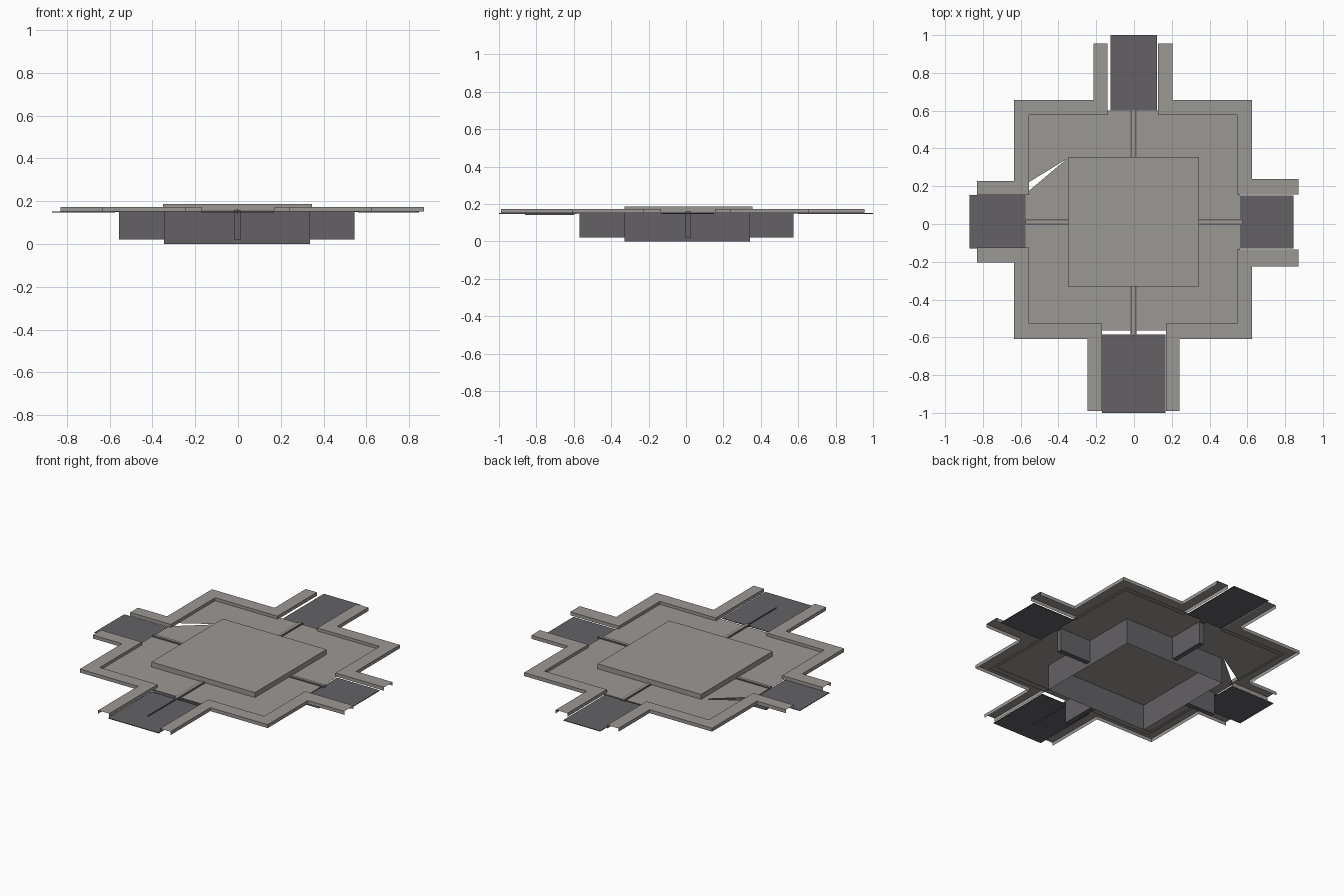
import bpy, bmesh

if "Cube" in bpy.data.objects:
    bpy.data.objects.remove(bpy.data.objects["Cube"])


def material(name, rgb):
    m = bpy.data.materials.new(name)
    m.diffuse_color = (*rgb, 1)
    m.use_nodes = True
    m.node_tree.nodes["Principled BSDF"].inputs["Base Color"].default_value = m.diffuse_color
    return m


LIGHT = material("warm light grey", (0.33, 0.315, 0.295))
DARK = material("dark grey", (0.125, 0.12, 0.13))


def finish(name, bm, mat):
    me = bpy.data.meshes.new(name)
    bm.to_mesh(me)
    bm.free()
    me.materials.append(mat)
    ob = bpy.data.objects.new(name, me)
    bpy.context.collection.objects.link(ob)
    return ob


def box(name, x, y, z, mat, bottom=True):
    bm = bmesh.new()
    bmesh.ops.create_cube(bm, size=1)
    for v in bm.verts:
        for i, (a, b) in enumerate((x, y, z)):
            v.co[i] = a if v.co[i] < 0 else b
    if not bottom:  # leave only the four upright sides
        caps = [f for f in bm.faces if abs(f.normal.z) > 0.5]
        bmesh.ops.delete(bm, geom=caps, context='FACES')
    return finish(name, bm, mat)


def trim(name, outer, inner):
    """Folded edge strip: flat top with a lip hanging down on each side."""
    top, low = 0.174, 0.153
    bm = bmesh.new()
    rows = [[bm.verts.new((*p, z)) for p in path]
            for path, z in ((outer, low), (outer, top), (inner, top), (inner, low))]
    for a, b in zip(rows, rows[1:]):
        for i in range(len(a) - 1):
            bm.faces.new((a[i], a[i + 1], b[i + 1], b[i]))
    bm.normal_update()
    if sum(f.normal.z for f in bm.faces) < 0:
        bmesh.ops.reverse_faces(bm, faces=bm.faces[:])
    return finish(name, bm, LIGHT)


def corner(name, end_x, end_y, arm_x, arm_y, side_x, side_y):
    """Each arm and side is an (outer, inner) pair of coordinates."""
    paths = [[(arm_x[i], end_y), (arm_x[i], side_y[i]), (side_x[i], side_y[i]),
              (side_x[i], arm_y[i]), (end_x, arm_y[i])] for i in (0, 1)]
    trim(name, *paths)


# Edge trim, one stepped strip per corner
WEST, EAST = (-0.635, -0.557), (0.625, 0.545)
NORTH, SOUTH = (0.657, 0.577), (-0.608, -0.528)
corner("back_left_trim", -0.83, 0.955, (-0.215, -0.14), (0.228, 0.153), WEST, NORTH)
corner("back_right_trim", 0.87, 0.955, (0.205, 0.127), (0.238, 0.156), EAST, NORTH)
corner("front_right_trim", 0.87, -0.99, (0.24, 0.17), (-0.225, -0.135), EAST, SOUTH)
corner("front_left_trim", -0.83, -0.99, (-0.245, -0.17), (-0.205, -0.125), WEST, SOUTH)

# Floor sheet with the open wedge at the left
bm = bmesh.new()
outline = [(-0.575, -0.565), (0.56, -0.565), (0.56, 0.6), (-0.575, 0.6),
           (-0.575, 0.21), (-0.355, 0.345), (-0.575, 0.16)]
bm.faces.new([bm.verts.new((x, y, 0.156)) for x, y in outline])
finish("floor", bm, LIGHT)

# Raised centre lid over a box that is open below
box("centre_lid", (-0.35, 0.345), (-0.33, 0.355), (0.157, 0.187), LIGHT)
box("centre_walls", (-0.345, 0.337), (-0.328, 0.342), (0, 0.157), DARK, bottom=False)

# Four fins below the floor, each with a light strip on its top edge
for side, a, b in (("right", 0.337, 0.545), ("left", -0.555, -0.345)):
    reach = (a, 0.575) if side == "right" else (-0.575, b)
    box(side + "_fin", (a, b), (-0.004, 0.026), (0.02, 0.155), DARK)
    box(side + "_seam", reach, (-0.004, 0.026), (0.15, 0.159), DARK)
    box(side + "_seam_strip", reach, (0.003, 0.019), (0.155, 0.162), LIGHT)
for side, a, b in (("back", 0.342, 0.575), ("front", -0.57, -0.328)):
    reach = (a, 0.61) if side == "back" else (-0.59, b)
    box(side + "_fin", (-0.018, 0.012), (a, b), (0.02, 0.155), DARK)
    box(side + "_seam", (-0.018, 0.012), reach, (0.15, 0.159), DARK)
    box(side + "_seam_strip", (-0.011, 0.005), reach, (0.155, 0.162), LIGHT)

# Dark panels between the arm rails
PZ = (0.148, 0.152)
box("back_panel", (-0.125, 0.122), (0.6, 1.0), PZ, DARK)
box("front_panel", (-0.17, 0.168), (-1.0, -0.585), PZ, DARK)
box("left_panel", (-0.87, -0.575), (-0.13, 0.153), PZ, DARK)
box("right_panel", (0.56, 0.845), (-0.13, 0.15), PZ, DARK)
box("front_panel_ridge", (-0.005, 0.001), (-0.86, -0.6), (0.142, 0.157), DARK)
